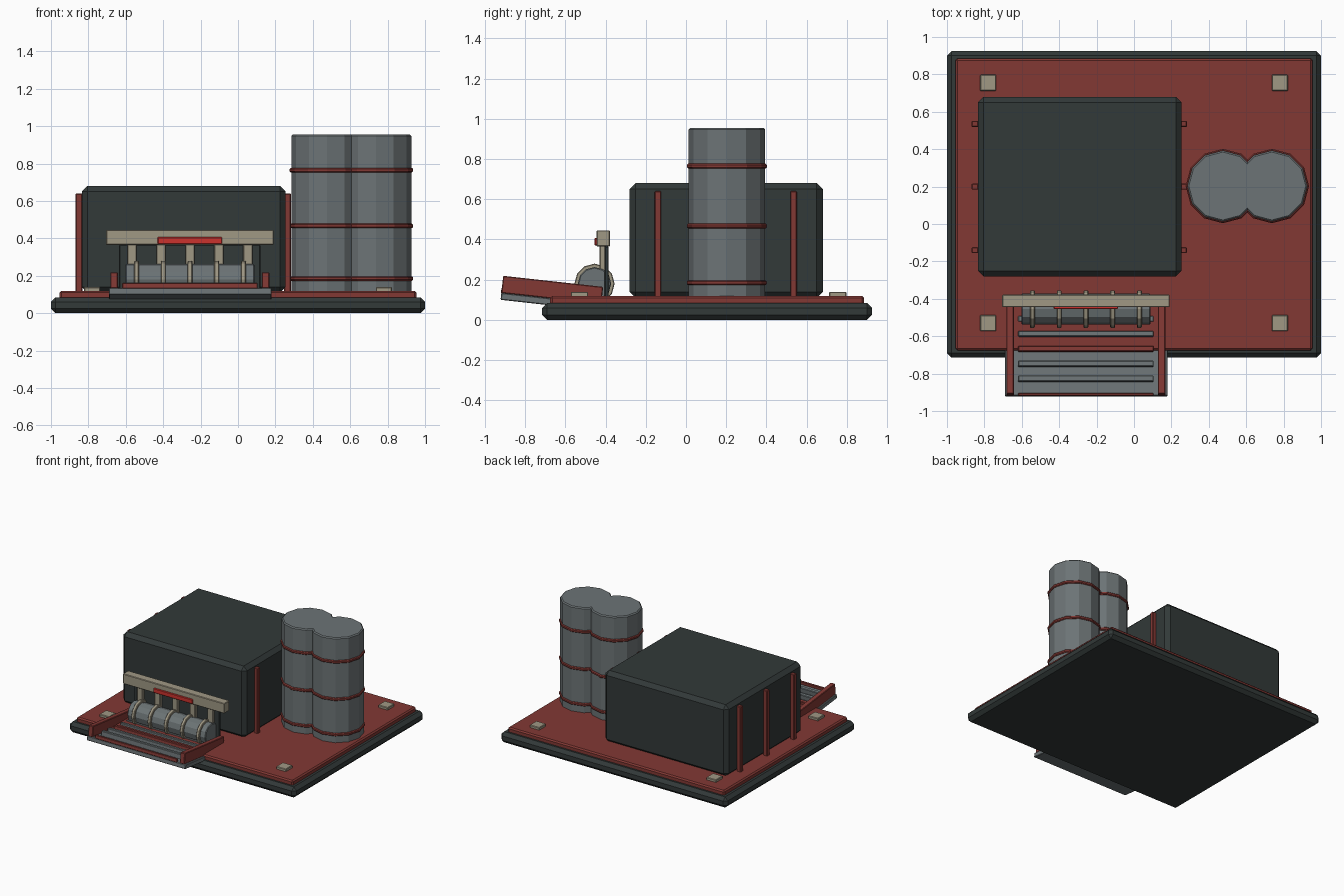
import bpy, math
from mathutils import Matrix, Vector

cube = bpy.data.objects.get("Cube")
if cube:
    bpy.data.objects.remove(cube, do_unlink=True)


def material(name, rgb):
    m = bpy.data.materials.new(name)
    m.use_nodes = True
    m.diffuse_color = (*rgb, 1)
    m.node_tree.nodes["Principled BSDF"].inputs["Base Color"].default_value = (*rgb, 1)
    return m


DARK = material("dark slate", (0.032, 0.041, 0.040))
RED = material("brick red", (0.225, 0.040, 0.034))
STEEL = material("steel grey", (0.150, 0.173, 0.180))
TAN = material("tan", (0.350, 0.314, 0.231))
LAMP = material("bright red", (0.60, 0.032, 0.026))


def finish(name, mat, bevel):
    ob = bpy.context.object
    ob.name = name
    ob.data.materials.append(mat)
    if bevel:
        mod = ob.modifiers.new("bevel", "BEVEL")
        mod.width = bevel
        mod.segments = 1
        mod.limit_method = "ANGLE"
        mod.angle_limit = math.radians(40)
    return ob


def box(name, mat, x, y, z, bevel=0.004):
    """Box from (low, high) pairs on each axis."""
    lo, hi = Vector((x[0], y[0], z[0])), Vector((x[1], y[1], z[1]))
    bpy.ops.mesh.primitive_cube_add(size=1)
    ob = finish(name, mat, bevel)
    ob.data.transform(Matrix.Translation((lo + hi) / 2) @ Matrix.Diagonal((*(hi - lo), 1)))
    return ob


def drum(name, mat, centre, radius, depth, axis="Z", bevel=0.005):
    """Twelve-sided cylinder along Z or X."""
    bpy.ops.mesh.primitive_cylinder_add(vertices=12, radius=radius, depth=depth, location=centre)
    ob = finish(name, mat, bevel)
    if axis == "X":
        ob.data.transform(Matrix.Rotation(math.pi / 2, 4, "Y"))
    return ob


# Base slab, floor plate and corner pads
box("base_slab", DARK, (-1, 1), (-0.715, 0.925), (0, 0.085), 0.025)
box("floor_plate", RED, (-0.955, 0.955), (-0.675, 0.885), (0.07, 0.12), 0.01)
for x in (-0.78, 0.78):
    for y in (-0.53, 0.755):
        box("corner_pad", TAN, (x - 0.043, x + 0.043), (y - 0.043, y + 0.043), (0.11, 0.14))

# Main building with side ribs
box("building", DARK, (-0.835, 0.255), (-0.28, 0.68), (0.11, 0.68), 0.03)
for x in (-0.85, 0.265):
    for y in (-0.14, 0.2, 0.535):
        box("side_rib", RED, (x - 0.018, x + 0.018), (y - 0.016, y + 0.016), (0.115, 0.64))

# Twin silos with hoops
for x in (0.475, 0.737):
    drum("silo", STEEL, (x, 0.203, 0.53), 0.19, 0.85, bevel=0.008)
    for z in (0.185, 0.467, 0.765):
        drum("silo_hoop", RED, (x, 0.203, z), 0.199, 0.024, bevel=0.006)

# Crusher: back panel, roller, rings, posts
MID = -0.257
box("back_panel", DARK, (-0.635, 0.12), (-0.405, -0.385), (0.11, 0.365))
drum("roller", STEEL, (MID, -0.455, 0.18), 0.083, 0.69, "X")
for i in range(-2, 3):
    drum("roller_ring", TAN, (MID + i * 0.143, -0.455, 0.18), 0.1, 0.026, "X", 0.004)
    x = MID + i * 0.155
    box("support_post", TAN, (x - 0.025, x + 0.025), (-0.43, -0.4), (0.12, 0.37))

# Header beam and lamp bar
box("header_beam", TAN, (-0.705, 0.19), (-0.445, -0.378), (0.365, 0.445))
box("lamp_bar", LAMP, (-0.43, -0.085), (-0.455, -0.44), (0.37, 0.407))

# Loading tray, modelled flat about its front edge, then tilted
tray = [box("tray_floor", STEEL, (-0.69, 0.18), (0, 0.49), (0, 0.035))]
for x in (-0.662, 0.148):
    tray.append(box("tray_rail", RED, (x - 0.02, x + 0.02), (0, 0.5), (0.034, 0.12)))
for i in range(1, 6):
    y = i * 0.08 + 0.01
    mat = RED if i == 3 else STEEL
    tray.append(box("tray_slat", mat, (-0.62, 0.105), (y - 0.015, y + 0.015), (0.02, 0.072)))
tray.append(box("tray_lip", RED, (-0.62, 0.105), (-0.002, 0.012), (0.032, 0.062)))
tilt = Matrix.Translation((0, -0.922, 0.1)) @ Matrix.Rotation(-0.11, 4, "X")
for ob in tray:
    ob.data.transform(tilt)
